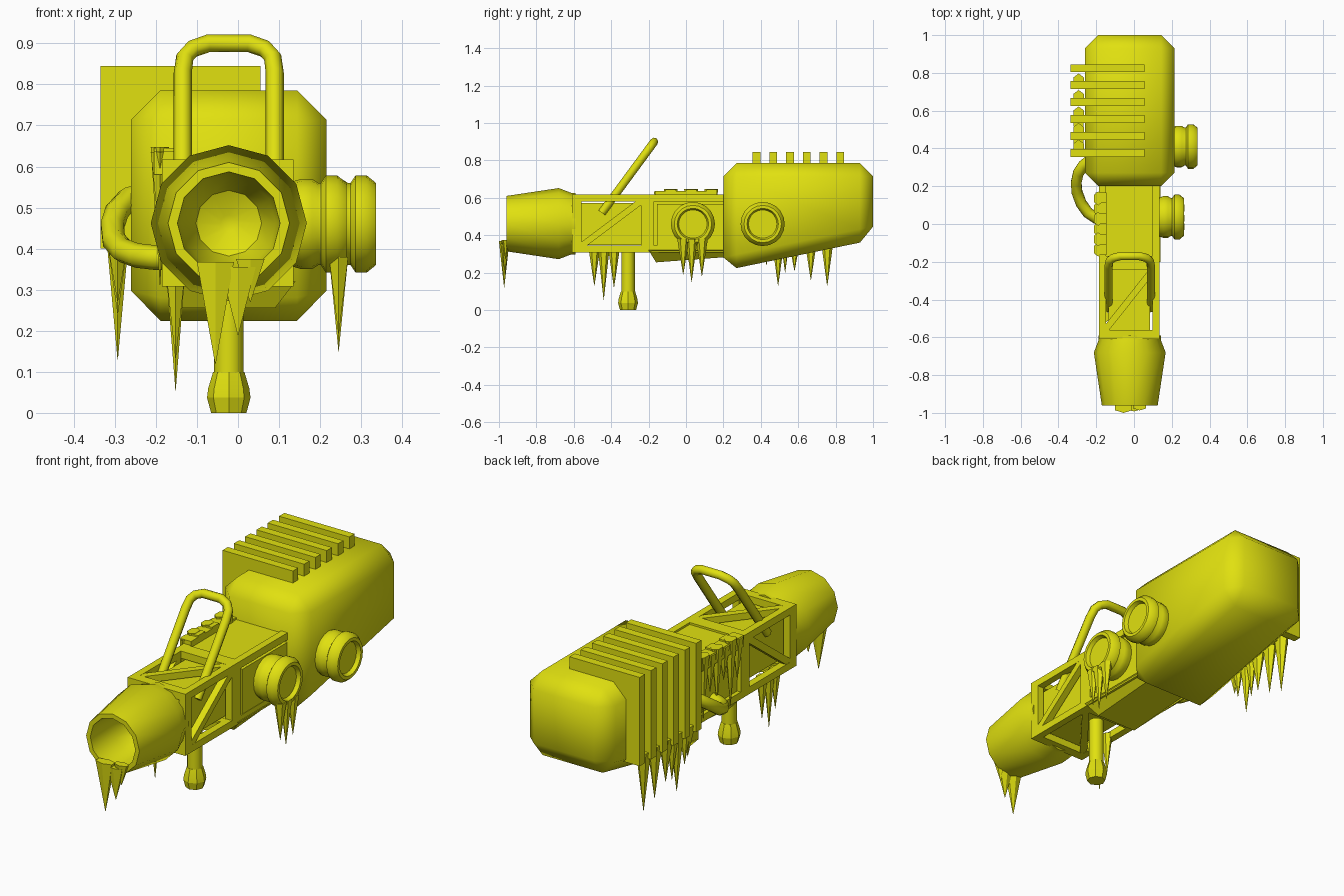
import bpy, bmesh, math
from mathutils import Vector, Matrix

if "Cube" in bpy.data.objects:
    bpy.data.objects.remove(bpy.data.objects["Cube"])

yellow = bpy.data.materials.new("yellow")
yellow.diffuse_color = (0.75, 0.75, 0.005, 1)
yellow.use_nodes = True
yellow.node_tree.nodes["Principled BSDF"].inputs["Base Color"].default_value = yellow.diffuse_color
CX = -0.0225  # the centre line of the tool
CZ = 0.462


def finish(name, bm, smooth=None):
    bmesh.ops.recalc_face_normals(bm, faces=bm.faces)
    me = bpy.data.meshes.new(name)
    bm.to_mesh(me)
    bm.free()
    ob = bpy.data.objects.new(name, me)
    bpy.context.collection.objects.link(ob)
    me.materials.append(yellow)
    if smooth:
        bpy.ops.object.select_all(action='DESELECT')
        ob.select_set(True)
        bpy.context.view_layer.objects.active = ob
        bpy.ops.object.shade_smooth_by_angle(angle=math.radians(smooth))
    return ob


def add_box(bm, lo, hi):
    lo, hi = Vector(lo), Vector(hi)
    m = Matrix.Translation((lo + hi) / 2) @ Matrix.Diagonal((*(hi - lo), 1))
    return bmesh.ops.create_cube(bm, size=1, matrix=m)['verts']


def add_beam(bm, a, b, w, up):
    """Square beam from a to b, kept flat to the 'up' direction."""
    a, b = Vector(a), Vector(b)
    d = (b - a).normalized()
    s = d.cross(Vector(up)).normalized()
    u = s.cross(d)
    rot = Matrix((s, u, d)).transposed().to_4x4()
    m = Matrix.Translation((a + b) / 2) @ rot @ Matrix.Diagonal((w, w, (b - a).length, 1))
    bmesh.ops.create_cube(bm, size=1, matrix=m)


def lathe(name, profile, axis, centre, sides, smooth=40, closed=False):
    """Turn (position, radius) points around the x, y or z axis."""
    bm = bmesh.new()
    rings = []
    for p, r in profile:
        ring = []
        for i in range(sides):
            t = 2 * math.pi * i / sides
            c, s = r * math.cos(t), r * math.sin(t)
            v = {'x': (p, c, s), 'y': (c, p, s), 'z': (c, s, p)}[axis]
            ring.append(bm.verts.new(Vector(v) + Vector(centre)))
        rings.append(ring)
    for a, b in zip(rings, rings[1:]):
        for i in range(sides):
            j = (i + 1) % sides
            bm.faces.new((a[i], a[j], b[j], b[i]))
    bm.faces.new(rings[0])
    bm.faces.new(rings[-1])
    return finish(name, bm, smooth)


def tube(name, pts, r):
    cu = bpy.data.curves.new(name + "_path", 'CURVE')
    cu.dimensions = '3D'
    cu.bevel_depth, cu.bevel_resolution, cu.use_fill_caps = r, 2, True
    sp = cu.splines.new('POLY')
    sp.points.add(len(pts) - 1)
    for p, q in zip(sp.points, pts):
        p.co = (*q, 1)
    tmp = bpy.data.objects.new(name + "_tmp", cu)
    bpy.context.collection.objects.link(tmp)
    bpy.context.view_layer.update()
    bm = bmesh.new()
    me = tmp.to_mesh()
    bm.from_mesh(me)
    tmp.to_mesh_clear()
    bpy.data.objects.remove(tmp)
    finish(name, bm, 50)


def icicles(name, items):
    """Each item: x, y, top z, tip z, x radius, y radius."""
    bm = bmesh.new()
    for x, y, top, tip, rx, ry in items:
        m = Matrix.Translation((x, y, (top + tip) / 2)) @ Matrix.Diagonal((rx, ry, 1, 1))
        bmesh.ops.create_cone(bm, cap_ends=True, segments=6, radius1=0.02, radius2=1,
                              depth=top - tip, matrix=m)
    finish(name, bm)


# rear housing: bevelled box with a rising underside
bm = bmesh.new()
for v in add_box(bm, (-0.26, 0.2, 0.21), (0.215, 1.0, 0.785)):
    if v.co.z < 0.5 and v.co.y > 0.5:
        v.co.z = 0.375
bmesh.ops.bevel(bm, geom=bm.edges[:], offset=0.071, segments=1, affect='EDGES')
finish("rear_housing", bm, 50)

# cooling fins over the top and left side
bm = bmesh.new()
fin_y = [0.377 + 0.0895 * i for i in range(6)]
for y in fin_y:
    add_box(bm, (-0.335, y - 0.021, 0.40), (0.055, y + 0.021, 0.845))
finish("cooling_fins", bm)

# truss frame between the housing and the nozzle
X0, X1, Z0, Z1, W = -0.185, 0.135, 0.308, 0.617, 0.036
bm = bmesh.new()
for x in (X0, X1 - W):
    for z in (Z0, Z1 - W):
        add_box(bm, (x, -0.61, z), (x + W, 0.22, z + W))
for y0, y1 in ((-0.61, -0.56), (-0.24, -0.17)):
    for x in (X0, X1 - W):
        add_box(bm, (x, y0, Z0), (x + W, y1, Z1))
    for z in (Z0, Z1 - W):
        add_box(bm, (X0, y0, z), (X1, y1, z + W))
h = W / 2
for x in (X0 + h, X1 - h):
    add_beam(bm, (x, -0.57, 0.335), (x, -0.23, 0.59), W - 0.002, (1, 0, 0))
for z in (Z0 + h, Z1 - h):
    add_beam(bm, (-0.16, -0.57, z), (0.11, -0.23, z), W - 0.002, (0, 0, 1))
finish("truss_frame", bm)

# core inside the truss, and the filled rear bay
bm = bmesh.new()
add_box(bm, (-0.135, -0.6, 0.348), (0.085, -0.2, 0.572))
add_box(bm, (X0 + 0.02, -0.21, Z0 + 0.01), (X1 - 0.02, 0.22, Z1 - 0.01))
add_box(bm, (0.08, -0.155, Z0 + 0.01), (X1 - 0.002, 0.21, 0.568))
finish("frame_core", bm)

# shallow pan under the frame
bm = bmesh.new()
for v in add_box(bm, (-0.185, -0.2, 0.255), (0.14, 0.24, 0.32)):
    if v.co.z < 0.3:
        v.co.x += 0.05 if v.co.x < 0 else -0.05
        v.co.z += 0.03 if v.co.y > 0 else 0
        v.co.y += 0.04 if v.co.y < 0 else 0
finish("under_pan", bm)

# nozzle with open bore
lathe("nozzle", [(-0.59, 0.165), (-0.615, 0.165), (-0.68, 0.19), (-0.96, 0.148),
                 (-0.96, 0.125), (-0.80, 0.115), (-0.70, 0.08), (-0.67, 0.02)],
      'y', (CX, 0, CZ), 12, 35)

# two round knobs on the right side
for name, x, y in (("front_knob", 0.12, 0.037), ("rear_knob", 0.192, 0.41)):
    lathe(name, [(0, 0.1), (0.035, 0.11), (0.06, 0.11), (0.076, 0.1), (0.082, 0.1),
                 (0.094, 0.118), (0.122, 0.118), (0.144, 0.1), (0.144, 0.084), (0.125, 0.076)],
          'x', (x, y, 0.46), 20)

# hand grip below with swollen end
lathe("grip_rod", [(0.08, 0.036), (0.33, 0.036)], 'z', (CX, -0.31, 0), 12)
lathe("grip_end", [(0, 0.043), (0.037, 0.053), (0.06, 0.05), (0.1, 0.038)],
      'z', (CX, -0.31, 0), 8, 20)

# carrying handle: a tilted, round-cornered loop
outline = [(0.112, 0.0), (0.112, 0.81), (0.107, 0.91), (0.088, 0.965), (0.05, 1.0)]
outline += [(-x, t) for x, t in reversed(outline)]
tube("carry_handle", [(CX + x, -0.45 + 0.28 * t, 0.52 + 0.38 * t) for x, t in outline], 0.022)

# hose on the left from frame to housing
tube("side_hose", [(-0.23, 0.34, 0.53), (-0.268, 0.31, 0.52), (-0.295, 0.27, 0.49),
                   (-0.306, 0.22, 0.455), (-0.302, 0.17, 0.42), (-0.28, 0.11, 0.395),
                   (-0.245, 0.06, 0.383), (-0.20, 0.03, 0.378), (-0.16, 0.02, 0.378)], 0.03)

# icicles below the fins
fin_tips = (0.27, 0.13, 0.21, 0.16, 0.13)
fin_ice = [(-0.293, 0.405 + 0.0875 * i, 0.43, t, 0.032, 0.042) for i, t in enumerate(fin_tips)]
fin_ice += [(-0.293, 0.43, 0.42, 0.24, 0.03, 0.03), (-0.293, 0.53, 0.42, 0.2, 0.03, 0.03)]
icicles("fin_icicles", fin_ice)

# icicles on the lower left rail, the front knob and the nozzle lip
icicles("rail_icicles", [(-0.152, y, 0.335, t, 0.026, 0.032)
                         for y, t in ((-0.49, 0.13), (-0.44, 0.055), (-0.385, 0.12))])
icicles("knob_icicles", [(0.245, y, 0.38, t, 0.027, 0.032)
                         for y, t in ((-0.015, 0.19), (0.03, 0.15), (0.085, 0.18))])
icicles("nozzle_icicles", [(-0.055, -0.972, 0.368, 0.12, 0.052, 0.028),
                           (0.0, -0.968, 0.355, 0.19, 0.05, 0.024),
                           (0.03, -0.965, 0.375, 0.27, 0.04, 0.022)])

# ice crust on the top left edge with icicles down the side
crust = []
for i, t in enumerate((0.42, 0.31, 0.46, 0.36, 0.44, 0.33)):
    y = -0.135 + 0.054 * i
    crust.append((-0.19, y, 0.635 + 0.012 * (i % 2), t, 0.026, 0.037))
icicles("edge_icicles", crust)
bm = bmesh.new()
for i in range(6):
    y = -0.165 + 0.055 * i
    add_box(bm, (-0.205, y, 0.58), (-0.145, y + 0.057, 0.637 + 0.008 * (i % 2)))
finish("edge_ice_crust", bm)
